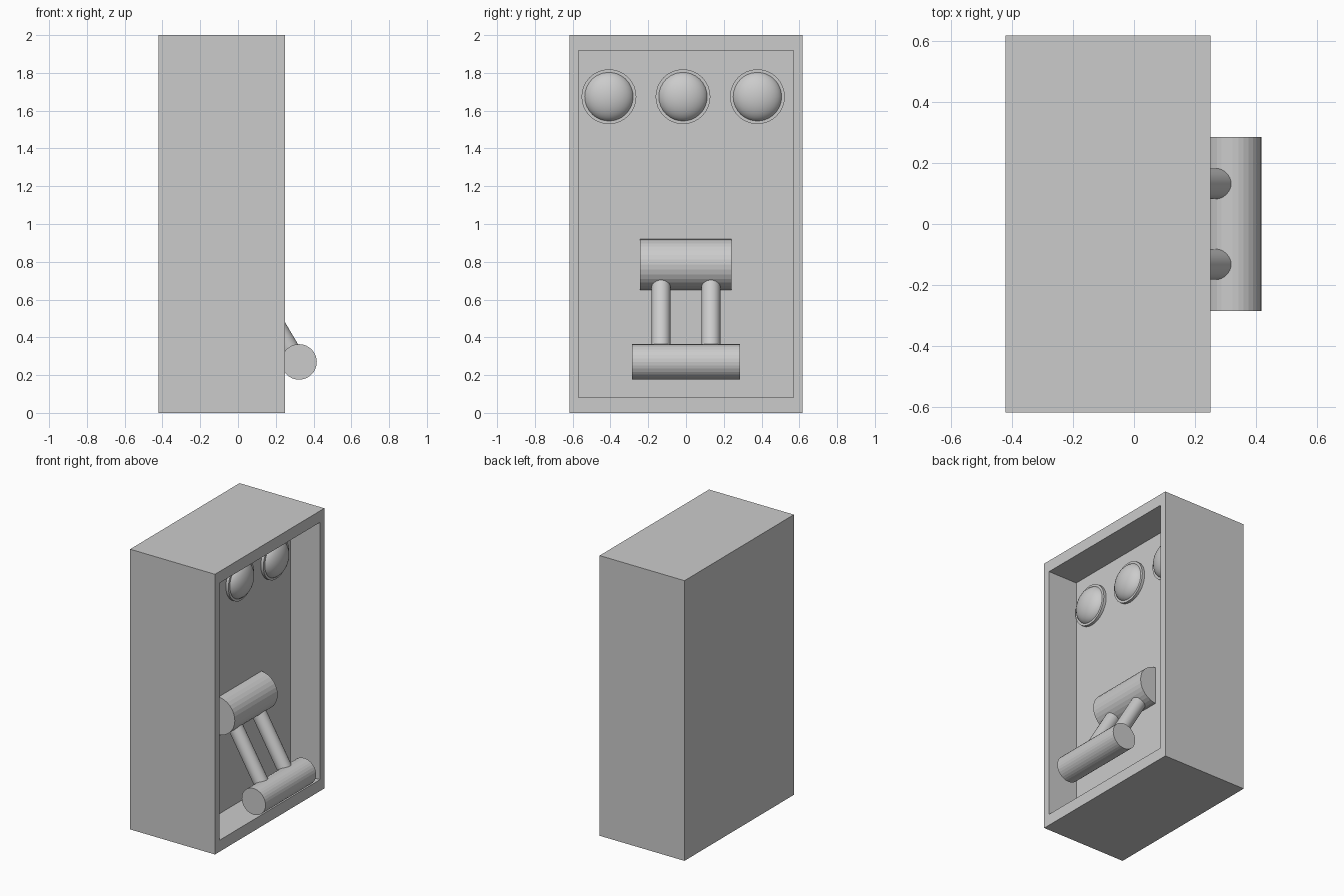
import bpy, bmesh, math
from mathutils import Vector

if "Cube" in bpy.data.objects:
    bpy.data.objects.remove(bpy.data.objects["Cube"])

WALL = 0.017  # x of the recessed back panel


def rod(name, a, b, radius, sides=32, smooth=False):
    """Cylinder between two points."""
    a, b = Vector(a), Vector(b)
    bpy.ops.mesh.primitive_cylinder_add(
        vertices=sides, radius=radius, depth=(b - a).length, location=(a + b) / 2,
        rotation=(b - a).to_track_quat('Z', 'Y').to_euler())
    ob = bpy.context.object
    ob.name = name
    if smooth:
        bpy.ops.object.shade_smooth_by_angle(angle=math.radians(30))
    return ob


# Cabinet: box with its +x face inset and pushed inward
bm = bmesh.new()
bmesh.ops.create_cube(bm, size=1)
for v in bm.verts:
    v.co = Vector((-0.085 + v.co.x * 0.67, v.co.y * 1.234, 1 + v.co.z * 2))
front = max(bm.faces, key=lambda f: f.calc_center_median().x)
bmesh.ops.inset_region(bm, faces=[front], thickness=0.04)
for v in front.verts:
    v.co.y = math.copysign(0.568, v.co.y)
    v.co.z = 1 + math.copysign(0.918, v.co.z - 1)
panel = bmesh.ops.extrude_discrete_faces(bm, faces=[front])['faces'][0]
for v in panel.verts:
    v.co.x = WALL
bmesh.ops.recalc_face_normals(bm, faces=bm.faces)
mesh = bpy.data.meshes.new("cabinet")
bm.to_mesh(mesh)
bm.free()
bpy.context.collection.objects.link(bpy.data.objects.new("cabinet", mesh))

# Row of domed lamps with rims
for i, y in enumerate((-0.408, -0.016, 0.378)):
    rod(f"lamp_rim_{i + 1}", (WALL - 0.02, y, 1.674), (WALL + 0.02, y, 1.674), 0.145, smooth=True)
    bpy.ops.mesh.primitive_uv_sphere_add(
        segments=32, ring_count=16, radius=1, location=(WALL, y, 1.674))
    dome = bpy.context.object
    dome.name = f"lamp_dome_{i + 1}"
    dome.scale = (0.08, 0.133, 0.133)
    bpy.ops.object.shade_smooth_by_angle(angle=math.radians(30))

# Lever: pivot drum, two arms, handle bar
rod("pivot_drum", (0.01, -0.243, 0.785), (0.01, 0.24, 0.785), 0.135)
rod("handle_bar", (0.323, -0.285, 0.27), (0.323, 0.285, 0.27), 0.094)
for side, y in (("left", -0.132), ("right", 0.132)):
    rod(f"lever_arm_{side}", (0.01, y, 0.785), (0.315, y, 0.27), 0.05, smooth=True)
